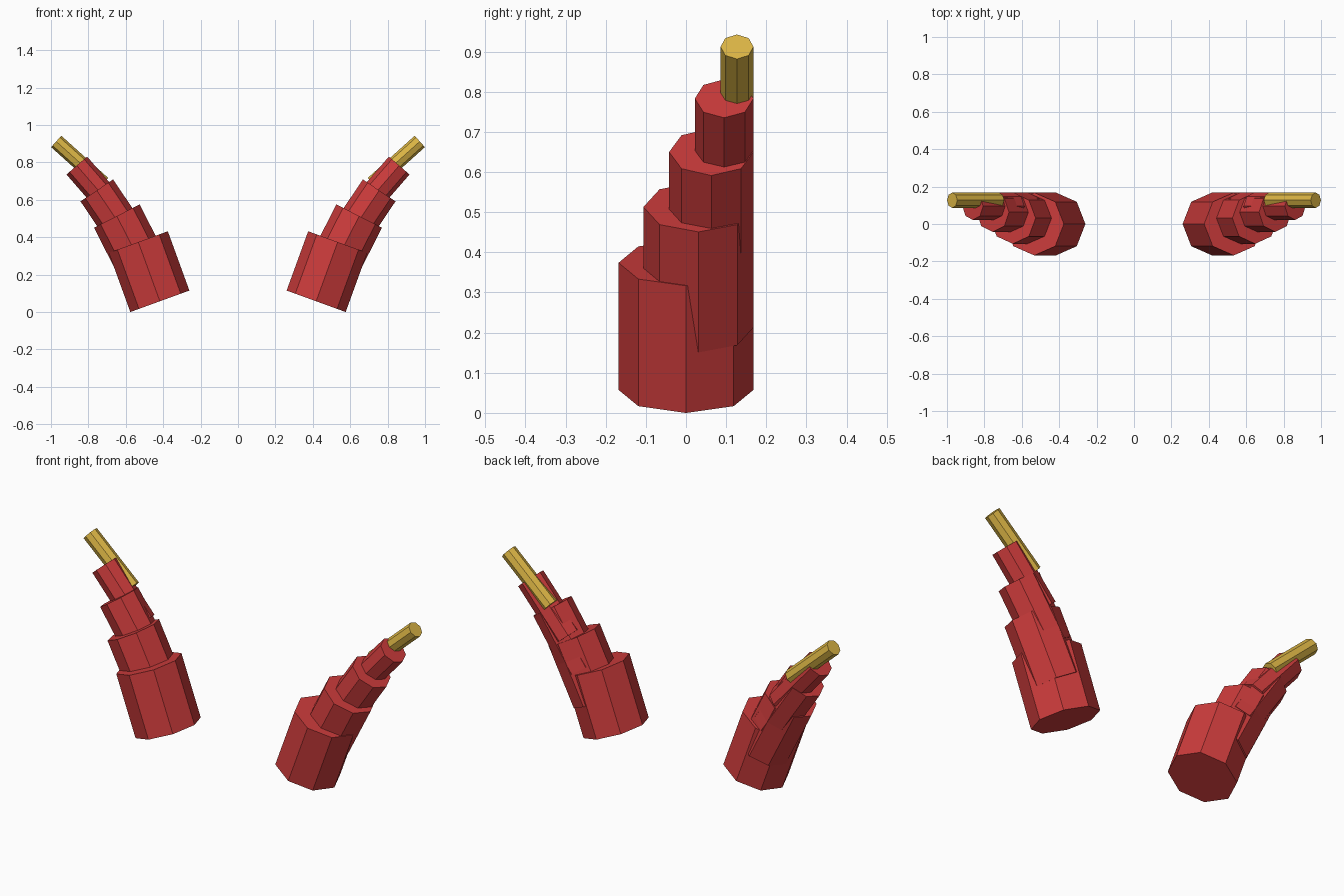
import bpy
import math

cube = bpy.data.objects.get("Cube")
if cube:
    bpy.data.objects.remove(cube, do_unlink=True)


def make_material(name, color):
    mat = bpy.data.materials.new(name)
    mat.use_nodes = True
    mat.diffuse_color = color
    mat.node_tree.nodes["Principled BSDF"].inputs["Base Color"].default_value = color
    return mat


red = make_material("red", (0.60, 0.044, 0.044, 1))
gold = make_material("gold", (0.72, 0.47, 0.06, 1))

LENGTH = 0.337      # every segment has the same length
BACK = 0.168        # all segments line up along this back plane

# Segment name, radius, tilt in degrees, x and z of the top centre, material
segments = [
    ("horn_base", 0.168, 20, 0.533, 0.374, red),
    ("horn_lower", 0.137, 27, 0.648, 0.513, red),
    ("horn_middle", 0.105, 34, 0.755, 0.650, red),
    ("horn_upper", 0.073, 41, 0.862, 0.783, red),
    ("horn_tip", 0.041, 48, 0.972, 0.912, gold),
]


def add_segment(name, radius, tilt, x, z, mat, side):
    """Eight-sided prism leaning outward, placed by the centre of its top."""
    angle = math.radians(tilt)
    half = LENGTH / 2
    centre = (side * (x - half * math.sin(angle)), BACK - radius,
              z - half * math.cos(angle))
    bpy.ops.mesh.primitive_cylinder_add(
        vertices=8, radius=radius, depth=LENGTH,
        location=centre, rotation=(0, side * angle, 0))
    obj = bpy.context.object
    obj.name = name
    obj.data.materials.append(mat)


# The left and right horns mirror each other
for label, side in (("left", 1), ("right", -1)):
    for name, *shape in segments:
        add_segment(f"{label}_{name}", *shape, side)
